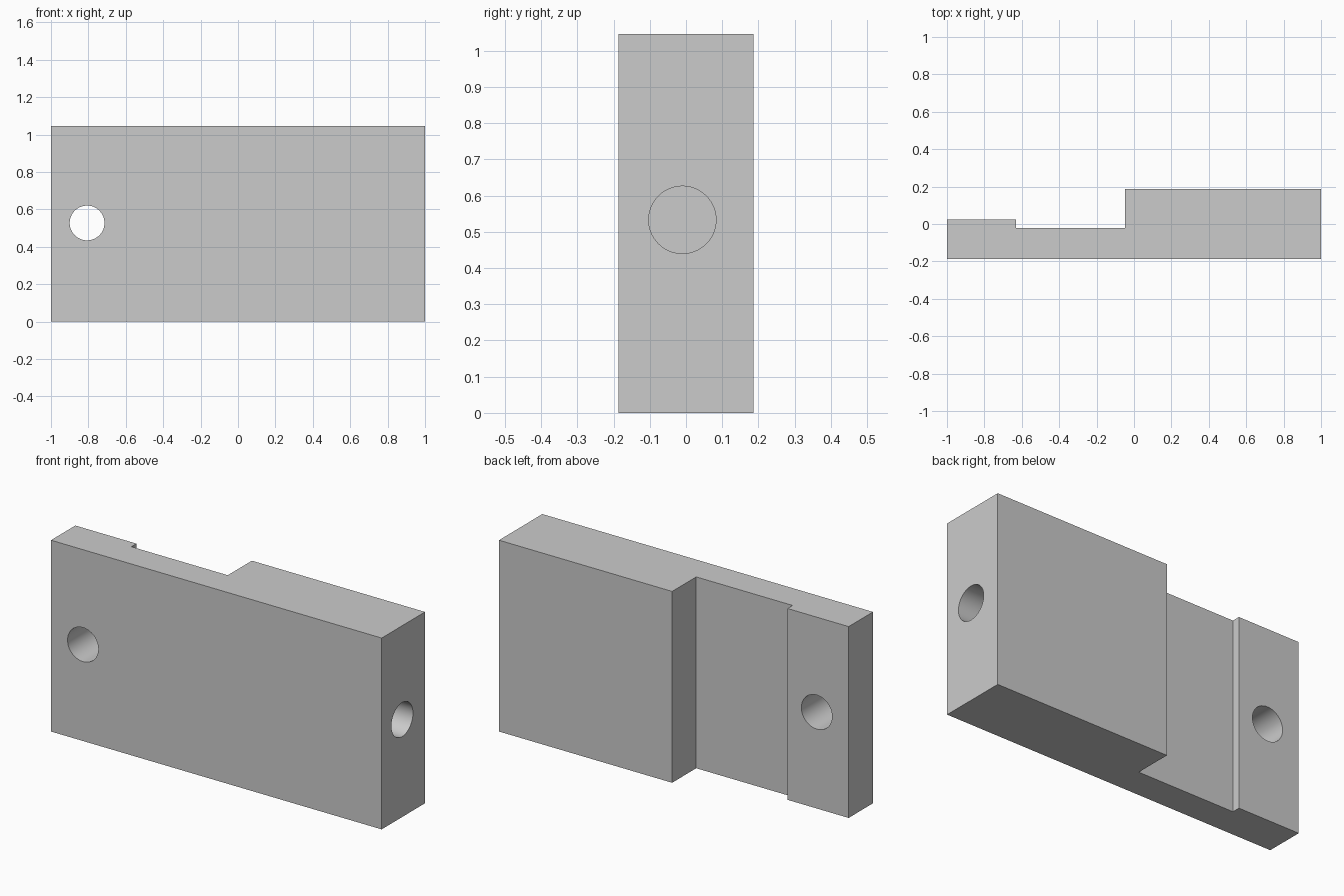
import bpy, bmesh, math
from mathutils import Matrix

cube = bpy.data.objects.get("Cube")
if cube:
    bpy.data.objects.remove(cube, do_unlink=True)

HEIGHT = 1.046

grey = bpy.data.materials.new("plain grey")
grey.use_nodes = True
colour = (0.6, 0.6, 0.6, 1)
grey.diffuse_color = colour
grey.node_tree.nodes["Principled BSDF"].inputs["Base Color"].default_value = colour


def make_object(name, bm):
    bmesh.ops.recalc_face_normals(bm, faces=bm.faces)
    mesh = bpy.data.meshes.new(name)
    bm.to_mesh(mesh)
    bm.free()
    mesh.materials.append(grey)
    obj = bpy.data.objects.new(name, mesh)
    bpy.context.collection.objects.link(obj)
    return obj


def hole_cutter(name, centre, axis, depth, radius=0.093):
    bm = bmesh.new()
    turn = Matrix.Rotation(math.pi / 2, 4, axis)
    bmesh.ops.create_cone(bm, cap_ends=True, segments=64, radius1=radius,
                          radius2=radius, depth=depth,
                          matrix=Matrix.Translation(centre) @ turn)
    obj = make_object(name, bm)
    obj.hide_render = True
    return obj


# Stepped block: plan profile extruded upwards
profile = [(-1, -0.187), (1, -0.187), (1, 0.187), (-0.047, 0.187),
           (-0.047, -0.021), (-0.63, -0.021), (-0.63, 0.023), (-1, 0.023)]
bm = bmesh.new()
base = bm.faces.new([bm.verts.new((x, y, 0)) for x, y in profile])
top = bmesh.ops.extrude_face_region(bm, geom=[base])["geom"]
bmesh.ops.translate(bm, vec=(0, 0, HEIGHT),
                    verts=[v for v in top if isinstance(v, bmesh.types.BMVert)])
block = make_object("stepped_block", bm)

# Through hole in the thin end, blind hole in the thick end
cutters = [hole_cutter("through_hole_cutter", (-0.807, 0, 0.527), 'X', 1),
           hole_cutter("end_hole_cutter", (1, -0.01, 0.533), 'Y', 1)]

bpy.ops.object.select_all(action='DESELECT')
block.select_set(True)
bpy.context.view_layer.objects.active = block
for cutter in cutters:
    cut = block.modifiers.new(cutter.name, 'BOOLEAN')
    cut.operation = 'DIFFERENCE'
    cut.solver = 'EXACT'
    cut.object = cutter
    bpy.ops.object.modifier_apply(modifier=cut.name)
    bpy.data.objects.remove(cutter, do_unlink=True)

# Smooth hole walls, crisp edges
bpy.ops.object.shade_smooth_by_angle(angle=math.radians(30))
